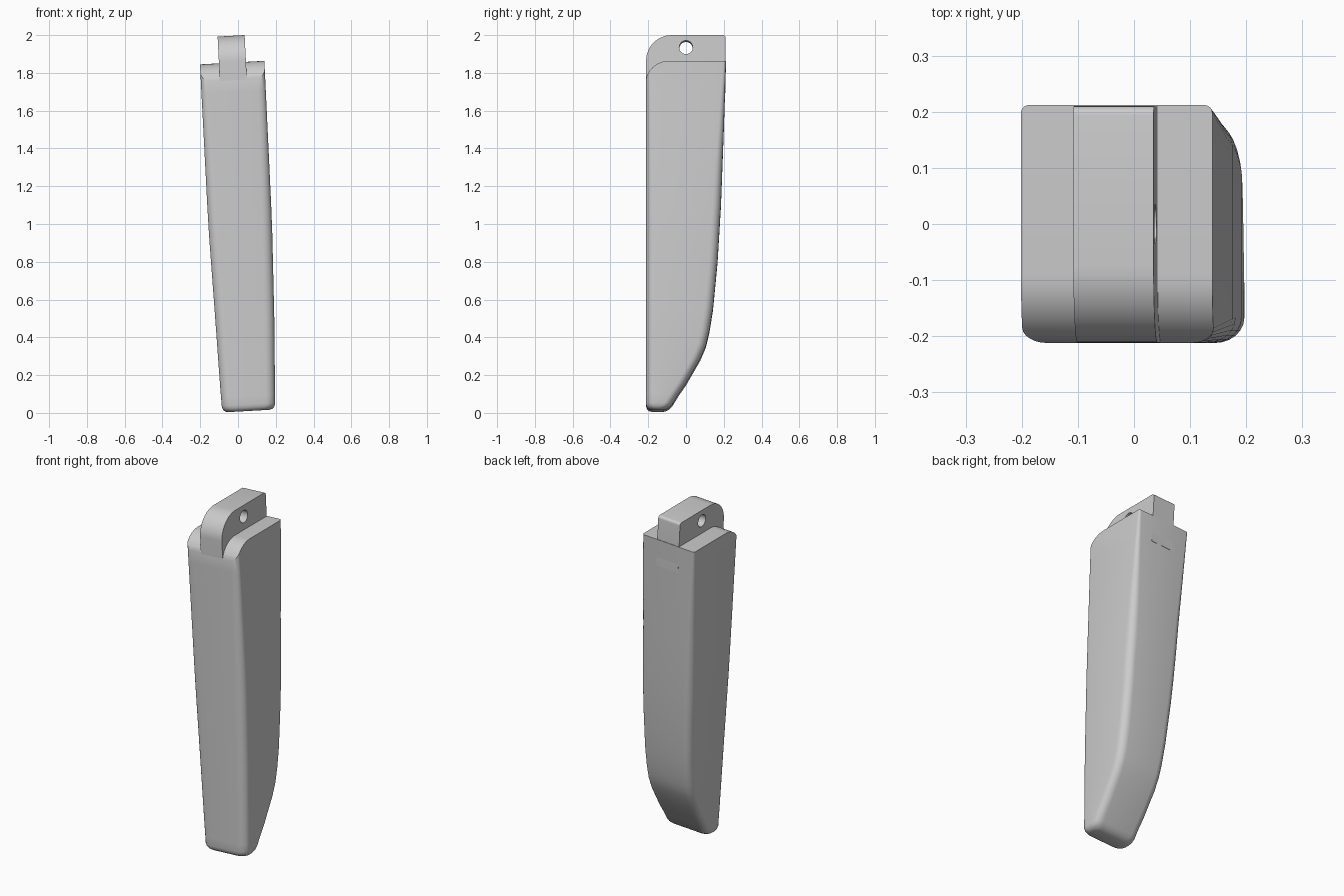
import bpy, bmesh, math

old = bpy.data.objects.get("Cube")
if old:
    bpy.data.objects.remove(old, do_unlink=True)

grey = bpy.data.materials.new("plain_grey")
grey.use_nodes = True
grey.diffuse_color = (0.6, 0.6, 0.6, 1)
grey.node_tree.nodes["Principled BSDF"].inputs["Base Color"].default_value = (0.6, 0.6, 0.6, 1)

TILT = 0.055


def interp(points, z):
    for (z0, v0), (z1, v1) in zip(points, points[1:]):
        if z <= z1:
            return v0 + (v1 - v0) * max(0, (z - z0) / (z1 - z0))
    return points[-1][1]


def finish(bm, name):
    bmesh.ops.recalc_face_normals(bm, faces=bm.faces)
    mesh = bpy.data.meshes.new(name)
    bm.to_mesh(mesh)
    bm.free()
    obj = bpy.data.objects.new(name, mesh)
    bpy.context.collection.objects.link(obj)
    mesh.materials.append(grey)
    return obj


def prism(name, outline, x0, x1):
    """Extrude a (y, z) outline along x."""
    bm = bmesh.new()
    face = bm.faces.new([bm.verts.new((x0, y, z)) for y, z in outline])
    new = bmesh.ops.extrude_face_region(bm, geom=[face])["geom"]
    bmesh.ops.translate(bm, vec=(x1 - x0, 0, 0),
                        verts=[v for v in new if isinstance(v, bmesh.types.BMVert)])
    return finish(bm, name)


def arc(cy, cz, ry, rz, start, end, n=10):
    angles = [math.radians(start + (end - start) * i / n) for i in range(n + 1)]
    return [(cy + ry * math.cos(a), cz + rz * math.sin(a)) for a in angles]


def boolean(obj, cutter, operation):
    mod = obj.modifiers.new("cut", "BOOLEAN")
    mod.operation, mod.solver, mod.object = operation, "EXACT", cutter
    bpy.context.view_layer.objects.active = obj
    bpy.ops.object.modifier_apply(modifier=mod.name)
    bpy.data.objects.remove(cutter, do_unlink=True)


def shade(obj):
    bpy.ops.object.select_all(action="DESELECT")
    obj.select_set(True)
    bpy.context.view_layer.objects.active = obj
    bpy.ops.object.shade_smooth_by_angle(angle=math.radians(32))


# Edge lines of the tapering body, as (height, position)
left_x = [(0, -0.084), (0.5, -0.12), (1, -0.157), (1.85, -0.201), (2, -0.209)]
right_x = [(0, 0.197), (0.5, 0.192), (1, 0.18), (1.85, 0.14), (2, 0.132)]
back_y = [(0, -0.09), (0.15, 0), (0.28, 0.075), (0.35, 0.105), (0.43, 0.124),
          (0.55, 0.143), (0.8, 0.167), (1.1, 0.185), (1.5, 0.2), (1.86, 0.212), (2, 0.214)]
front_round = [(0, 0.045), (1, 0.045), (1.85, 0.025)]
back_round = [(0, 0.045), (1.2, 0.045), (1.85, 0.014)]

# Body: rounded rectangles lofted upward
heights = [0, 0.004, 0.011, 0.02, 0.035, 0.08, 0.15, 0.22, 0.28, 0.315, 0.35, 0.39, 0.43,
           0.49, 0.55, 0.67, 0.8, 0.95, 1.1, 1.3, 1.5, 1.7, 1.86, 2]
bm = bmesh.new()
rings = []
for z in heights:
    t = max(0, 1 - z / 0.035)
    inset = 0.03 * (1 - math.sqrt(1 - t * t))
    xl, xr = interp(left_x, z) + inset, interp(right_x, z) - inset
    yf, yb = -0.212 + inset, interp(back_y, z) - inset
    rf = min(interp(front_round, z), (yb - yf) * 0.45)
    rb = min(interp(back_round, z), (yb - yf) * 0.45)
    fx = rf * 0.6 + 0.025
    outline = (arc(xr - rb, yb - rb, rb, rb, 0, 90, 6) + arc(xl + rb, yb - rb, rb, rb, 90, 180, 6)
               + arc(xl + fx, yf + rf, fx, rf, 180, 270, 6)
               + arc(xr - fx, yf + rf, fx, rf, 270, 360, 6))
    rings.append([bm.verts.new((x, y, z)) for x, y in outline])
for low, high in zip(rings, rings[1:]):
    for i in range(len(low)):
        j = (i + 1) % len(low)
        bm.faces.new((low[i], low[j], high[j], high[i]))
bm.faces.new(rings[0])
bm.faces.new(rings[-1])
body = finish(bm, "leg_body")

# Rounded shoulder at the top front
shoulder = [(0.4, -0.1), (0.4, 1.858), (-0.09, 1.858)] + arc(
    -0.09, 1.735, 0.125, 0.123, 90, 180)[1:] + [(-0.215, -0.1)]
boolean(body, prism("shoulder_cutter", shoulder, -0.5, 0.5), "INTERSECT")

# Hinge tab with a rounded front and a pin hole
tab_outline = ([(0.208, 1.7)] + arc(0.194, 1.984, 0.016, 0.016, 0, 90, 5)
               + arc(-0.075, 1.865, 0.136, 0.135, 90, 180, 14) + [(-0.211, 1.7)])
tab = prism("hinge_tab", tab_outline, -0.108, 0.035)
boolean(tab, prism("hole_cutter", arc(0, 1.935, 0.036, 0.036, 0, 345, 23), -0.5, 0.5), "DIFFERENCE")

# Lean of both parts
for v in tab.data.vertices:
    v.co.x += (2 - v.co.z) * 0.05
for obj in (body, tab):
    for v in obj.data.vertices:
        v.co.z += TILT * (v.co.x - 0.035) + (0.009 if v.co.z < 0.1 else 0)
    shade(obj)
